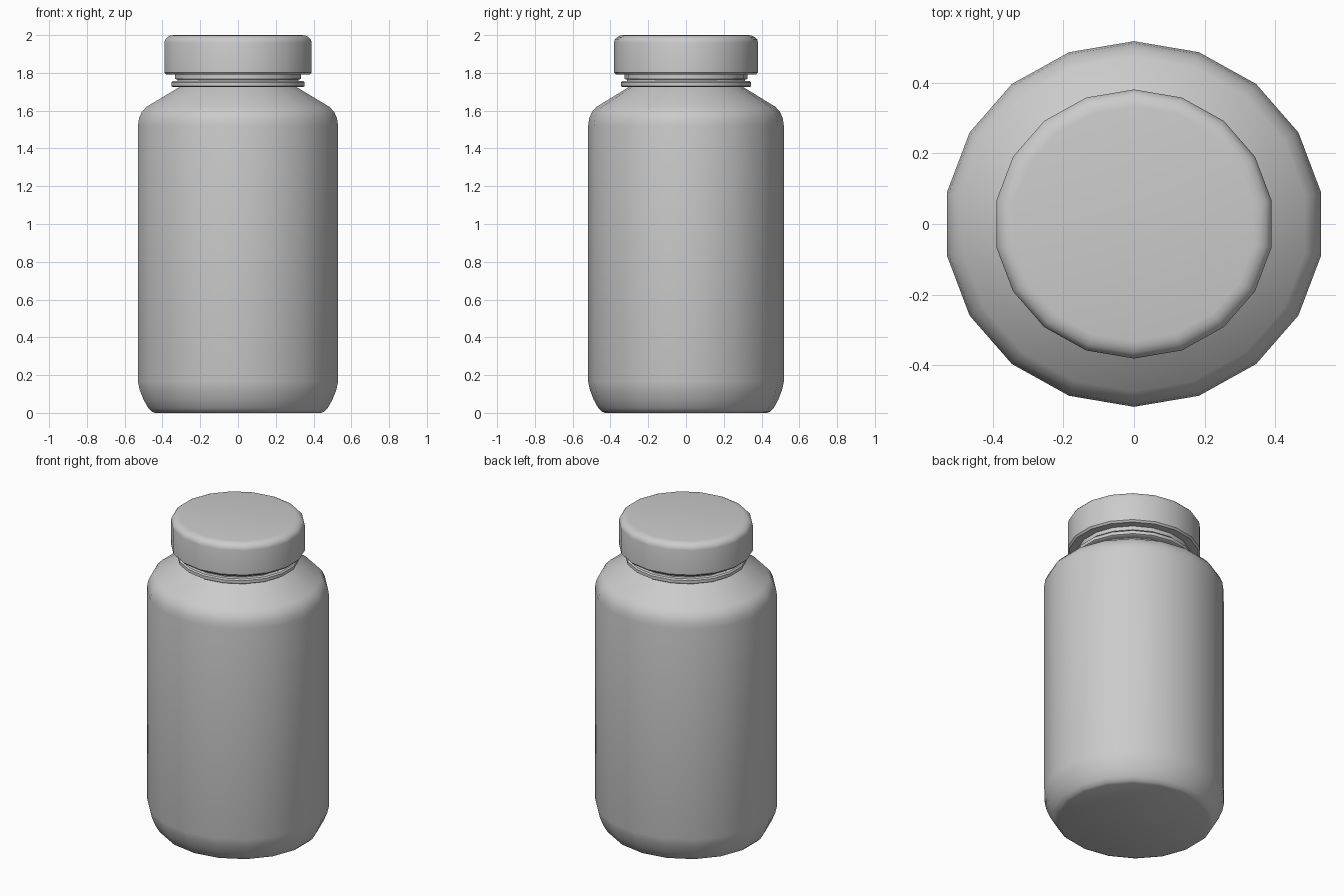
import bpy, bmesh, math

if "Cube" in bpy.data.objects:
    bpy.data.objects.remove(bpy.data.objects["Cube"])

SIDES = 18
SX = 1 / math.cos(math.radians(10))   # profile radii are flat-to-centre widths along x
SY = 0.518 / 0.53                     # slightly flattened front to back


def lathe(name, profile, angle=35):
    """Revolve (radius, z) points into a capped 18-sided solid."""
    bm = bmesh.new()
    rings = []
    for r, z in profile:
        ring = []
        for i in range(SIDES):
            a = math.radians(10) + 2 * math.pi * i / SIDES
            ring.append(bm.verts.new((r * SX * math.cos(a), r * SY * math.sin(a), z)))
        rings.append(ring)
    for lo, hi in zip(rings, rings[1:]):
        for i in range(SIDES):
            j = (i + 1) % SIDES
            bm.faces.new((lo[i], lo[j], hi[j], hi[i]))
    bm.faces.new(rings[0][::-1])
    bm.faces.new(rings[-1])
    bmesh.ops.recalc_face_normals(bm, faces=bm.faces)
    mesh = bpy.data.meshes.new(name)
    bm.to_mesh(mesh)
    bm.free()
    ob = bpy.data.objects.new(name, mesh)
    bpy.context.collection.objects.link(ob)
    bpy.ops.object.select_all(action='DESELECT')
    ob.select_set(True)
    bpy.context.view_layer.objects.active = ob
    bpy.ops.object.shade_smooth_by_angle(angle=math.radians(angle))
    return ob


# Jar with rounded base, sloped shoulder, neck collar and neck
lathe("jar_body", [
    (0.44, 0), (0.457, 0.007), (0.475, 0.025), (0.50, 0.07), (0.52, 0.12), (0.53, 0.165),
    (0.53, 1.52), (0.524, 1.56), (0.51, 1.592), (0.485, 1.62), (0.31, 1.725),
    (0.345, 1.725), (0.353, 1.73), (0.353, 1.75), (0.345, 1.757),
    (0.32, 1.757), (0.32, 1.765), (0.333, 1.767), (0.333, 1.80)])

# Screw cap with bevelled rims
lathe("cap", [
    (0.33, 1.792), (0.38, 1.792), (0.39, 1.803), (0.39, 1.96),
    (0.386, 1.976), (0.374, 1.989), (0.358, 1.997), (0.34, 2.0)])
